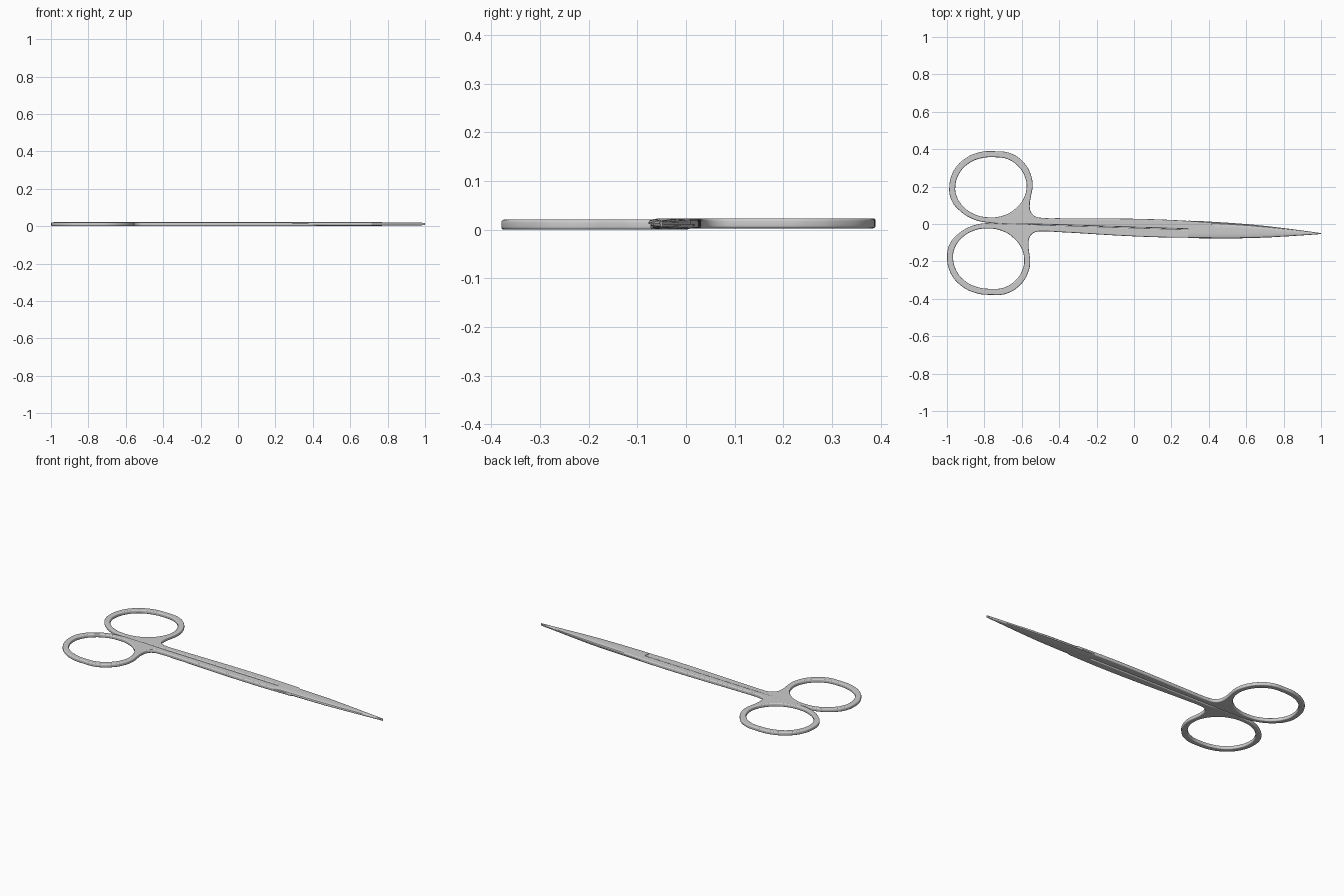
import bpy, bmesh, math
from mathutils import Matrix

if "Cube" in bpy.data.objects:
    bpy.data.objects.remove(bpy.data.objects["Cube"])

HALF, BEV, SHIFT = 0.0102, 0.0055, 0.0013
# outer outline of one handle: finger ring, neck, shank (in the frame of the long axis)
OUTER = [(-0.78, 0.001), (-0.86, 0.017), (-0.93, 0.057), (-0.98, 0.115), (-0.994, 0.185), (-0.972, 0.275),
         (-0.91, 0.343), (-0.83, 0.378), (-0.757, 0.384), (-0.67, 0.375), (-0.597, 0.325),
         (-0.557, 0.255), (-0.549, 0.2), (-0.556, 0.15), (-0.561, 0.105), (-0.554, 0.066),
         (-0.53, 0.043), (-0.485, 0.036), (-0.4, 0.037), (0.0, 0.047), (0.2, 0.047),
         (0.4, 0.041), (0.44, 0.02), (0.4, 0.001), (0.0, 0.001), (-0.5, 0.001)]
# finger hole
INNER = [(-0.785, 0.030), (-0.86, 0.046), (-0.918, 0.085), (-0.952, 0.135), (-0.962, 0.185), (-0.942, 0.26),
         (-0.892, 0.316), (-0.825, 0.345), (-0.757, 0.352), (-0.685, 0.343), (-0.622, 0.300),
         (-0.589, 0.245), (-0.581, 0.195), (-0.598, 0.13), (-0.64, 0.078), (-0.7, 0.042)]
# blade stations: x, half width
BLADE = [(0.29, 0.046), (0.36, 0.046), (0.5, 0.042), (0.62, 0.037), (0.73, 0.029),
         (0.83, 0.020), (0.92, 0.011), (0.98, 0.005), (1.0, 0.002)]


def place(name, mesh, flip):
    """Put a part on the scissor axis; flip turns it over for the other half."""
    m = Matrix.Translation((0, -0.019, 0.0115)) @ Matrix.Rotation(-0.032, 4, 'Z')
    if flip:
        m = m @ Matrix.Rotation(math.pi, 4, 'X')
    mesh.transform(m)
    ob = bpy.data.objects.new(name, mesh)
    bpy.context.collection.objects.link(ob)
    bpy.ops.object.select_all(action='DESELECT')
    ob.select_set(True)
    bpy.context.view_layer.objects.active = ob
    bpy.ops.object.shade_smooth_by_angle(angle=math.radians(35))


def handle_mesh():
    cu = bpy.data.curves.new("handle_outline", 'CURVE')
    cu.dimensions, cu.fill_mode = '2D', 'BOTH'
    cu.extrude, cu.bevel_depth, cu.bevel_resolution, cu.offset = HALF - BEV, BEV, 3, -BEV
    for pts in (OUTER, INNER):
        sp = cu.splines.new('BEZIER')
        sp.bezier_points.add(len(pts) - 1)
        sp.use_cyclic_u, sp.resolution_u = True, 6
        for i, (b, (x, y)) in enumerate(zip(sp.bezier_points, pts)):
            b.co = (x, y, 0)
            t = 'VECTOR' if pts is OUTER and i in (21, 22, 23, 24, 25) else 'AUTO'
            b.handle_left_type = b.handle_right_type = t
    ob = bpy.data.objects.new("handle_outline", cu)
    bpy.context.collection.objects.link(ob)
    dg = bpy.context.evaluated_depsgraph_get()
    me = bpy.data.meshes.new_from_object(ob.evaluated_get(dg))
    bpy.data.objects.remove(ob)
    me.transform(Matrix.Translation((0, 0, SHIFT)))
    return me


def blade_mesh():
    # flat inner face, domed outer face, slightly offset towards the cutting side
    bm = bmesh.new()
    rows = []
    for x, w in BLADE:
        top = 0.0115 if x < 0.6 else 0.0115 - 0.005 * (x - 0.6) / 0.4
        ring = [bm.verts.new((x, -w, 0.0003)), bm.verts.new((x, 0.88 * w, 0.0003))]
        for i in range(9):
            s = math.cos(math.pi * i / 8)
            y = w * (-0.06 + 0.94 * s)
            z = top * (0.3 + 0.7 * math.sqrt(max(0, 1 - s ** 4)))
            ring.append(bm.verts.new((x, y, z)))
        rows.append(ring)
    n = len(rows[0])
    for a, b in zip(rows, rows[1:]):
        for i in range(n):
            j = (i + 1) % n
            bm.faces.new((a[i], a[j], b[j], b[i]))
    bm.faces.new(rows[0])
    bm.faces.new(rows[-1])
    bmesh.ops.recalc_face_normals(bm, faces=bm.faces)
    me = bpy.data.meshes.new("blade")
    bm.to_mesh(me)
    bm.free()
    return me


# two matching halves
for side, flip in (("upper", False), ("lower", True)):
    place(side + "_handle", handle_mesh(), flip)
    place(side + "_blade", blade_mesh(), flip)
